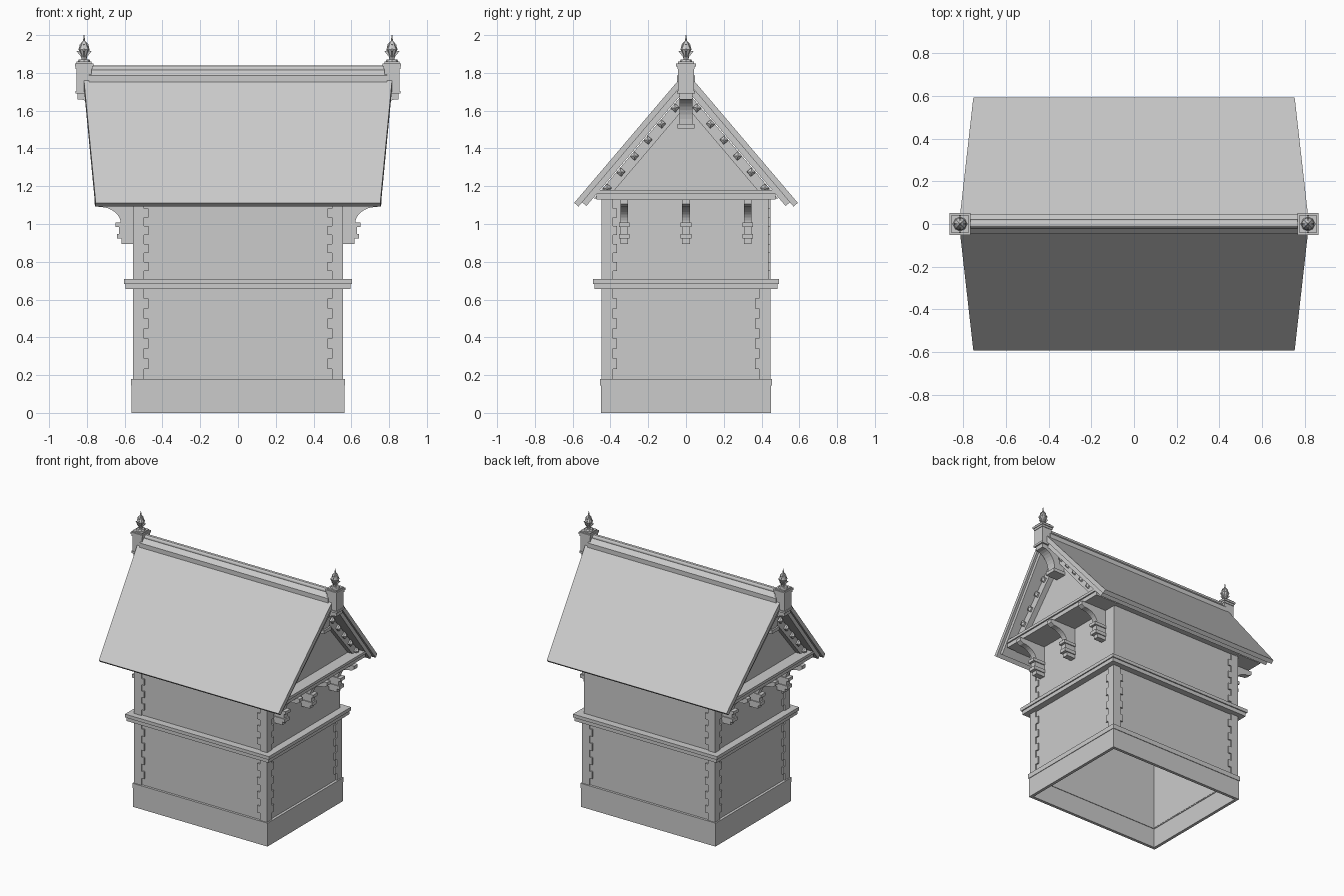
import bpy, bmesh, math
from mathutils import Matrix, Vector

if "Cube" in bpy.data.objects:
    bpy.data.objects.remove(bpy.data.objects["Cube"])

# One stone grey for the whole building
GREY = (0.6, 0.6, 0.6, 1)
stone = bpy.data.materials.new("stone_grey")
stone.use_nodes = True
stone.diffuse_color = GREY
stone.node_tree.nodes["Principled BSDF"].inputs["Base Color"].default_value = GREY


def finish(name, bm):
    bmesh.ops.recalc_face_normals(bm, faces=bm.faces)
    mesh = bpy.data.meshes.new(name)
    bm.to_mesh(mesh)
    bm.free()
    mesh.materials.append(stone)
    ob = bpy.data.objects.new(name, mesh)
    bpy.context.collection.objects.link(ob)
    return ob


def prism(name, pts, axis, lo, hi):
    """Extrude a profile of (side, z) points along x or y; lo and hi may be functions of side."""
    bm = bmesh.new()
    rings = []
    for end in (lo, hi):
        ring = []
        for s, z in pts:
            d = end(s) if callable(end) else end
            ring.append(bm.verts.new((d, s, z) if axis == "x" else (s, d, z)))
        rings.append(ring)
        bm.faces.new(ring)
    for i in range(len(pts)):
        j = (i + 1) % len(pts)
        bm.faces.new((rings[0][i], rings[0][j], rings[1][j], rings[1][i]))
    return finish(name, bm)


def box(name, x0, x1, y0, y1, z0, z1):
    return prism(name, [(x0, z0), (x1, z0), (x1, z1), (x0, z1)], "y", y0, y1)


def slab(name, hx, hy, z0, z1, cx=0):
    return box(name, cx - hx, cx + hx, -hy, hy, z0, z1)


def ring(name, hx, hy, t, z0, z1):
    """Four walls around an open middle."""
    for s in (-1, 1):
        box(name + "_long", -hx, hx, s * hy, s * (hy - t), z0, z1)
        box(name + "_end", s * hx, s * (hx - t), t - hy, hy - t, z0, z1)


def concave(cx, cz, rx, rz, n=8):
    """Quarter hollow from the top round to the inner side."""
    return [(cx + rx * math.cos(a), cz + rz * math.sin(a))
            for a in (math.pi / 2 * (1 + i / n) for i in range(n + 1))]


# Plinth, wall panels and belt course
ring("plinth", 0.563, 0.451, 0.022, 0, 0.145)
ring("plinth_lip", 0.567, 0.455, 0.03, 0.145, 0.18)
ring("wall", 0.547, 0.437, 0.012, 0.15, 1.15)
ring("belt_lower", 0.595, 0.484, 0.06, 0.655, 0.683)
ring("belt_upper", 0.603, 0.492, 0.068, 0.683, 0.708)


# Toothed corner stones on both faces of each corner
def toothed(corner, sign, z0, z1, n):
    h = (z1 - z0) / n
    pts = [(sign * corner, z1), (sign * corner, z0)]
    for i in range(n):
        u = sign * (corner - (0.083 if i % 2 else 0.06))
        pts += [(u, z0 + i * h), (u, z0 + (i + 1) * h)]
    return pts


for sx in (-1, 1):
    for sy in (-1, 1):
        for z0, z1, n in ((0.18, 0.66, 9), (0.705, 1.13, 9)):
            if z0 > 0.5 and sx > 0 and sy > 0:
                continue  # this upper corner is plain
            prism("corner_stones_long", toothed(0.557, sx, z0, z1, n), "y", sy * 0.427, sy * 0.447)
            prism("corner_stones_end", toothed(0.447, sy, z0, z1, n), "x", sx * 0.537, sx * 0.557)

# Roof: a tiled layer over a slightly smaller under layer, ends leaning outward
SLOPE = 1.176
ANGLE = math.atan(SLOPE)
SIN, COS = math.sin(ANGLE), math.cos(ANGLE)


def roof_layer(name, apex, t, eave, x_ridge, x_eave):
    ez = apex - SLOPE * eave
    iy, iz = eave - t * SIN, ez - t * COS
    pts = [(-eave, ez), (0, apex), (eave, ez), (iy, iz), (0, apex - t / COS), (-iy, iz)]

    def half(y):
        return x_ridge + (x_eave - x_ridge) * abs(y) / eave
    prism(name, pts, "x", lambda y: -half(y), half)


roof_layer("roof", 1.808, 0.03, 0.592, 0.82, 0.753)
roof_layer("roof_under_layer", 1.808 - 0.03 / COS, 0.03, 0.55, 0.805, 0.737)

# Ridge cap with a rounded roll on top
prism("ridge_cap", [(-0.048, 1.745), (-0.048, 1.785), (-0.02, 1.815),
                    (0.02, 1.815), (0.048, 1.785), (0.048, 1.745)], "x", -0.79, 0.79)
roll = prism("ridge_roll", [(0.02 * math.cos(a * math.pi / 6), 1.82 + 0.02 * math.sin(a * math.pi / 6))
                            for a in range(12)], "x", -0.79, 0.79)
bpy.context.view_layer.objects.active = roll
roll.select_set(True)
bpy.ops.object.shade_smooth_by_angle()

# Attic body that carries the recessed gable walls
APEX_OUT, APEX_IN = 1.708, 1.624


def y_at(apex, z):
    return (apex - z) / SLOPE


prism("attic", [(-y_at(APEX_OUT, 1.135), 1.135), (y_at(APEX_OUT, 1.135), 1.135), (0, APEX_OUT)],
      "x", -0.655, 0.655)


def spire(cx):
    """Pointed bud with four leaves."""
    bm = bmesh.new()
    for z0, z1, r0, r1 in ((1.858, 1.872, 0.034, 0.028), (1.872, 1.895, 0.014, 0.016),
                           (1.895, 1.925, 0.016, 0.03), (1.925, 1.965, 0.03, 0.01),
                           (1.965, 2.0, 0.006, 0.002)):
        bmesh.ops.create_cone(bm, cap_ends=True, segments=8, radius1=r0, radius2=r1, depth=z1 - z0,
                              matrix=Matrix.Translation((cx, 0, (z0 + z1) / 2)))
    finish("finial_bud", bm)
    leaf = [(-0.016, 1.885), (0.016, 1.885), (0.04, 1.915), (0.028, 1.915), (0.024, 1.95),
            (0, 1.975), (-0.024, 1.95), (-0.028, 1.915), (-0.04, 1.915)]
    prism("finial_leaf", leaf, "x", cx - 0.005, cx + 0.005)
    prism("finial_leaf", [(cx + u, z) for u, z in leaf], "y", -0.005, 0.005)


for s in (-1, 1):
    # Tie beam mouldings under the gable
    box("tie_beam", s * 0.54, s * 0.735, -0.475, 0.475, 1.13, 1.16)
    box("tie_beam_cap", s * 0.54, s * 0.745, -0.485, 0.485, 1.16, 1.18)

    # Raking boards with studs
    for sy in (-1, 1):
        zb = 1.175
        prism("rake_board", [(sy * y_at(APEX_IN, zb), zb), (sy * y_at(APEX_OUT, zb), zb),
                             (0, APEX_OUT), (0, APEX_IN)], "x", s * 0.65, s * 0.695)
        for i in range(6):
            bm = bmesh.new()
            turn = Matrix.Rotation(s * math.pi / 2, 4, "Y")
            roll_to = Matrix.Rotation(-sy * ANGLE, 4, "X")
            square = Matrix.Rotation(math.pi / 4, 4, "Z")
            for x, r0, r1, d in ((0.7, 0.024, 0.024, 0.014), (0.713, 0.024, 0.006, 0.012)):
                place = Matrix.Translation((s * x, sy * (0.417 - 0.0717 * i), 1.19 + 0.085 * i))
                bmesh.ops.create_cone(bm, cap_ends=True, segments=4, radius1=r0, radius2=r1,
                                      depth=d, matrix=place @ roll_to @ turn @ square)
            finish("rake_stud", bm)

    # Three corbel brackets holding the tie beam
    arm = [(0.54, 1.135), (0.76, 1.13), (0.76, 1.105), (0.735, 1.09)]
    arm += concave(0.73, 1.0, 0.11, 0.09) + [(0.54, 1.0)]
    for y in (-0.327, 0, 0.327):
        prism("bracket_arm", [(s * x, z) for x, z in arm], "y", y - 0.021, y + 0.021)
        for x, w, z0, z1 in ((0.648, 0.028, 0.985, 1.008), (0.63, 0.021, 0.948, 0.985),
                             (0.64, 0.028, 0.922, 0.948), (0.617, 0.021, 0.895, 0.922)):
            box("bracket_moulding", s * 0.54, s * x, y - w, y + w, z0, z1)

    # Ridge post, cap and hanging bracket
    c = s * 0.815
    slab("post", 0.04, 0.042, 1.70, 1.825, c)
    slab("post_cap_lower", 0.044, 0.046, 1.82, 1.835, c)
    slab("post_cap", 0.049, 0.052, 1.835, 1.85, c)
    slab("post_cap_top", 0.04, 0.042, 1.85, 1.86, c)
    slab("post_foot", 0.046, 0.047, 1.69, 1.705, c)
    hook = [(0.64, 1.70), (0.85, 1.70), (0.85, 1.66)] + concave(0.84, 1.53, 0.1, 0.13) + [(0.64, 1.53)]
    prism("post_bracket", [(s * x, z) for x, z in hook], "y", -0.035, 0.035)
    box("post_bracket_foot", s * 0.64, s * 0.752, -0.044, 0.044, 1.505, 1.53)
    spire(c)
